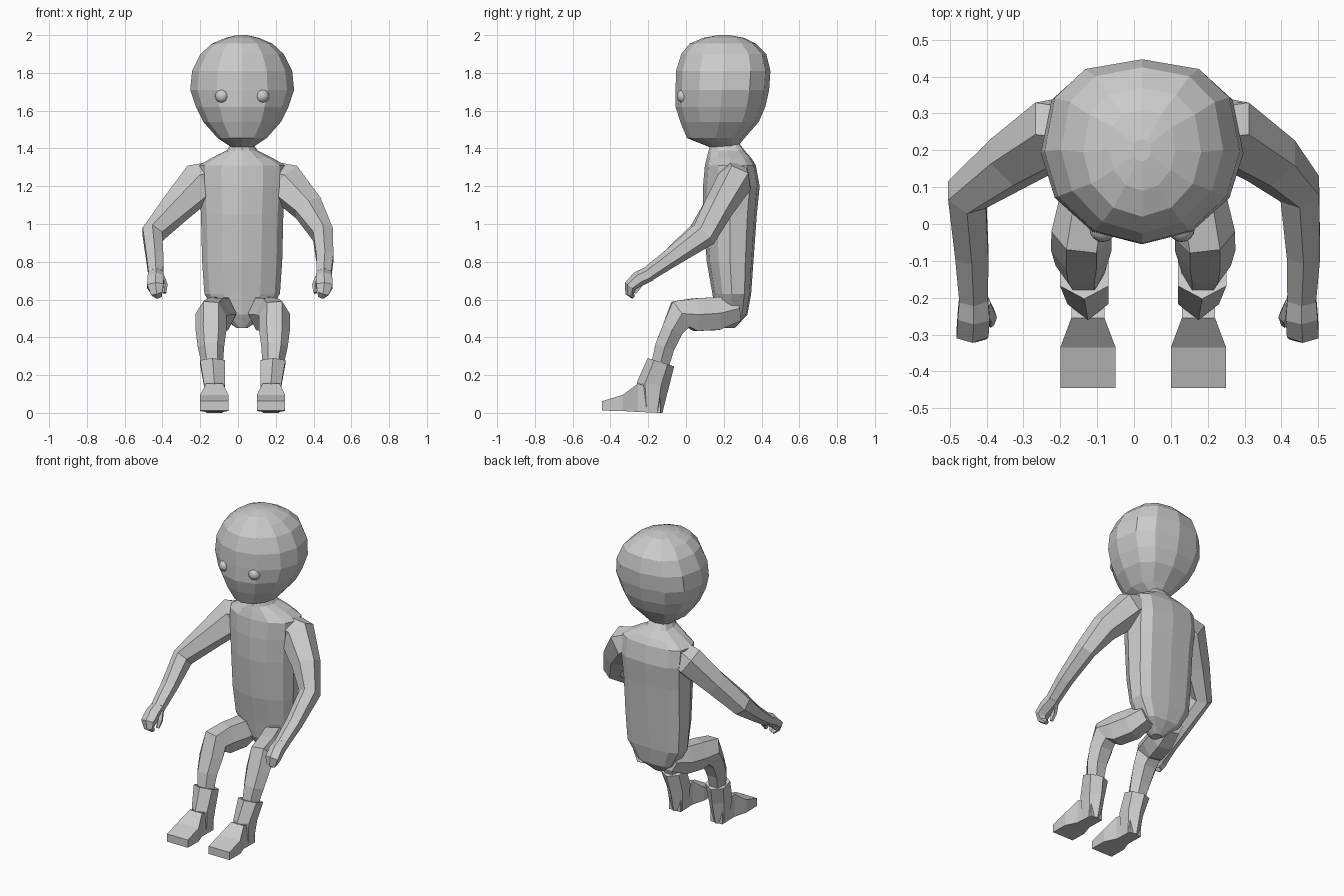
import bpy, bmesh, math
from mathutils import Vector

if "Cube" in bpy.data.objects:
    bpy.data.objects.remove(bpy.data.objects["Cube"])

MID = 0.022  # x of the body's symmetry plane


def power(x, p):
    return math.copysign(abs(x) ** p, x) if abs(x) > 1e-6 else 0.0


def loft(name, rings, n, phase=0.0, front=1.0, back=1.0):
    """Skin rings (centre, u axis, v axis); front/back below 1 makes that half squarer."""
    bm = bmesh.new()
    loops = []
    for c, u, v in rings:
        loop = []
        for i in range(n):
            a = 2 * math.pi * i / n + phase
            p = back if math.sin(a) > 0 else front
            loop.append(bm.verts.new(c + u * power(math.cos(a), p) + v * power(math.sin(a), p)))
        loops.append(loop)
    for a, b in zip(loops, loops[1:]):
        for i in range(n):
            j = (i + 1) % n
            bm.faces.new((a[i], a[j], b[j], b[i]))
    bm.faces.new(loops[0])
    bm.faces.new(loops[-1])
    bmesh.ops.recalc_face_normals(bm, faces=bm.faces)
    mesh = bpy.data.meshes.new(name)
    bm.to_mesh(mesh)
    bm.free()
    obj = bpy.data.objects.new(name, mesh)
    bpy.context.collection.objects.link(obj)
    return obj


def stack(name, rows, n, front, back):
    """Horizontal rings: (z, front y, back y, half width)."""
    loft(name, [(Vector((MID, (f + b) / 2, z)), Vector((w, 0, 0)), Vector((0, (b - f) / 2, 0)))
                for z, f, b, w in rows], n, 0, front, back)


def tube(name, rows, n=6, phase=0.0):
    """Limb along a path: (x, y, z, depth radius, sideways radius)."""
    pts = [Vector(r[:3]) for r in rows]
    rings = []
    for i, r in enumerate(rows):
        t = pts[min(i + 1, len(pts) - 1)] - pts[max(i - 1, 0)]
        u = t.cross(Vector((1, 0, 0))).normalized()
        v = t.cross(u).normalized()
        rings.append((pts[i], u * r[3], v * r[4]))
    loft(name, rings, n, phase)


# Head
stack("head", [
    (1.405, .13, .27, .055), (1.455, .005, .31, .13), (1.54, -.03, .385, .205),
    (1.62, -.055, .42, .245), (1.71, -.055, .44, .275), (1.81, -.053, .447, .265),
    (1.90, -.025, .425, .22), (1.955, .02, .37, .16), (1.985, .09, .31, .09),
    (2.0, .17, .23, .025)], 12, 1.03, .78)

# Torso with neck
stack("torso", [
    (.45, .19, .26, .03), (.52, .155, .325, .13), (.63, .14, .345, .20),
    (.80, .11, .357, .212), (1.05, .09, .375, .218), (1.20, .09, .39, .228),
    (1.31, .10, .37, .23), (1.35, .11, .345, .16), (1.39, .12, .31, .08),
    (1.43, .13, .28, .055)], 12, 1.05, .62)

for side, s in (("left", -1), ("right", 1)):
    # Eye
    bpy.ops.mesh.primitive_uv_sphere_add(segments=16, ring_count=10, radius=.036,
                                         location=(MID + s * .107, -.013, 1.677))
    eye = bpy.context.object
    eye.name = side + "_eye"
    bpy.ops.object.shade_smooth()

    # Arm: shoulders mirror about the body, forearms hang at nearly equal x
    sh = lambda d: MID + s * d
    ex = -.453 if s < 0 else .45    # elbow
    hx = -.435 if s < 0 else .455   # wrist
    ey = .08 if s < 0 else .095
    tube(side + "_arm", [
        (sh(.10), .26, 1.28, .08, .07), (sh(.225), .255, 1.22, .095, .115),
        (sh(.35), .172, 1.085, .08, .088), (ex, ey, .945, .072, .062),
        (hx + s * .005, -.08, .82, .05, .052), (hx, -.20, .735, .04, .045)])

    # Hand: curled mitten of fingers and a thumb
    tube(side + "_hand", [
        (hx, -.19, .738, .04, .044), (hx, -.25, .71, .042, .05),
        (hx + s * .003, -.295, .672, .033, .05), (hx - s * .005, -.30, .635, .022, .036),
        (hx - s * .015, -.28, .615, .012, .02)])
    tube(side + "_thumb", [
        (hx - s * .03, -.215, .715, .022, .018), (hx - s * .048, -.25, .675, .02, .016),
        (hx - s * .046, -.272, .635, .011, .01)], 5)

    # Leg: thigh forward, bent knee, shin down into the boot
    lx = .025 + s * .168
    bx = .025 + s * .16
    flat = math.pi / 6
    tube(side + "_leg", [
        (MID + s * .09, .27, .55, .075, .07), (MID + s * .115, .16, .525, .10, .085),
        (lx - s * .02, .05, .52, .10, .082), (lx, -.03, .52, .093, .082),
        (lx, -.072, .44, .065, .082), (lx, -.112, .35, .06, .07),
        (bx, -.138, .25, .055, .055)], 6, flat)

    # Boot shaft
    loft(side + "_boot", [
        (Vector((bx + s * dx, cy, cz)), Vector((0, dy, dz)), Vector((w, 0, 0)))
        for dx, cy, cz, dy, dz, w in [(0, -.133, .268, -.07, .022, .076),
                                      (-.01, -.175, .15, -.085, .012, .064),
                                      (-.01, -.18, .003, -.055, .003, .05)]], 6)

    # Foot: four-sided wedge that flares toward the toes
    fx = .025 + s * .15
    q = math.sqrt(2)
    loft(side + "_foot", [
        (Vector((fx, y, (lo + hi) / 2)), Vector((w * q, 0, 0)), Vector((0, 0, (hi - lo) / 2 * q)))
        for y, lo, hi, w in [(-.135, 0, .12, .042), (-.255, .005, .155, .045),
                             (-.335, .01, .095, .075), (-.445, .012, .062, .075)]],
        4, math.pi / 4)
